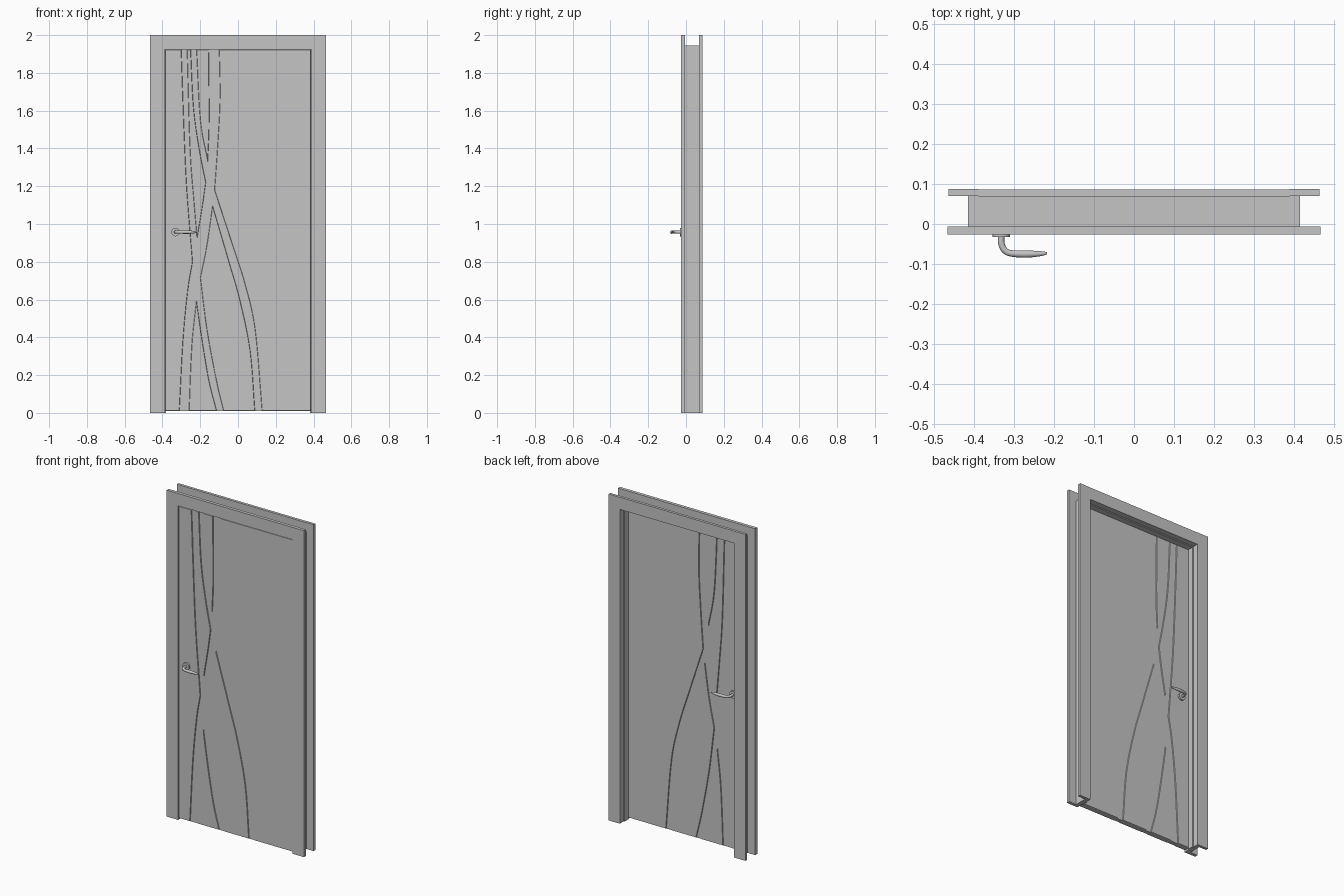
import bpy, bmesh, math
from mathutils import Vector, Matrix

cube = bpy.data.objects.get("Cube")
if cube:
    bpy.data.objects.remove(cube, do_unlink=True)

GREY = (0.56, 0.56, 0.56, 1)
grey = bpy.data.materials.new("light grey")
grey.use_nodes = True
grey.diffuse_color = GREY
grey.node_tree.nodes["Principled BSDF"].inputs["Base Color"].default_value = GREY

FRONT, BACK = -0.023, 0.013      # door faces
GROOVE, SLOPE = 0.005, 0.002     # depth of the grooves and width of their sloped walls
TOP, BOTTOM, HALF = 1.923, 0.01, 0.3865


def finish(name, bm):
    bmesh.ops.recalc_face_normals(bm, faces=bm.faces)
    mesh = bpy.data.meshes.new(name)
    bm.to_mesh(mesh)
    bm.free()
    mesh.materials.append(grey)
    ob = bpy.data.objects.new(name, mesh)
    bpy.context.collection.objects.link(ob)
    return ob


def box(name, x, y, z):
    bm = bmesh.new()
    bmesh.ops.create_cube(bm, size=1)
    for v in bm.verts:
        v.co = [lo + (c + 0.5) * (hi - lo) for c, (lo, hi) in zip(v.co, (x, y, z))]
    return finish(name, bm)


def smooth(points, steps=6):
    """Catmull-Rom curve through the points."""
    p = [Vector(q) for q in points]
    p = [2 * p[0] - p[1]] + p + [2 * p[-1] - p[-2]]
    out = []
    for a, b, c, d in zip(p, p[1:], p[2:], p[3:]):
        for i in range(steps):
            t = i / steps
            out.append(0.5 * (2 * b + (c - a) * t + (2 * a - 5 * b + 4 * c - d) * t * t
                              + (3 * b - a - 3 * c + d) * t ** 3))
    return out + [p[-2]]


def raised_panel(name, *pieces):
    """Panel on both door faces whose outline is a chain of smooth pieces."""
    outline = []
    for piece in pieces:
        for q in (smooth(piece) if len(piece) > 2 else [Vector(q) for q in piece]):
            if not outline or (q - outline[-1]).length > 1e-4:
                outline.append(q)
    if (outline[0] - outline[-1]).length < 1e-4:
        outline.pop()
    bm = bmesh.new()
    face = bm.faces.new([bm.verts.new((q.x, FRONT + GROOVE, q.y)) for q in outline])
    moved = bmesh.ops.extrude_face_region(bm, geom=[face], use_keep_orig=True)["geom"]
    bmesh.ops.translate(bm, vec=(0, BACK - FRONT - 2 * GROOVE, 0),
                        verts=[g for g in moved if isinstance(g, bmesh.types.BMVert)])
    bmesh.ops.recalc_face_normals(bm, faces=bm.faces)
    # raise each face with a sloped rim
    caps = [f for f in bm.faces if abs(f.normal.y) > 0.9]
    bmesh.ops.inset_region(bm, faces=caps, thickness=SLOPE, depth=0, use_boundary=True,
                           use_even_offset=True)
    for v in {v for f in caps for v in f.verts}:
        v.co.y = FRONT if v.co.y < (FRONT + BACK) / 2 else BACK
    return finish(name, bm)


# Frame: casings on both faces, jambs and stops between them
def portal(name, inner, outer, low, high, y):
    for side, s in (("right", -1), ("left", 1)):
        box(f"{side}_{name}", sorted((s * inner, s * outer)), y, (0, high))
    return box(f"top_{name}", (-inner, inner), y, (low, high))


portal("front_casing", 0.388, 0.465, 1.925, 2.0, (-0.026, -0.006))
back_head = portal("back_casing", 0.388, 0.463, 1.925, 2.0, (0.07, 0.087))
back_head.location.y = -0.001
portal("jamb", 0.388, 0.414, 1.925, 1.946, (-0.006, 0.07))
portal("door_stop", 0.382, 0.389, 1.919, 1.926, (0.0135, 0.05))

# Door: a thin core with raised panels, leaving crossing ribbon grooves
box("door_core", (-HALF, HALF), (FRONT + GROOVE, BACK - GROOVE), (BOTTOM, TOP))
raised_panel("left_hand_panel",
             [(-0.30, TOP), (-0.285, 1.5), (-0.27, 1.18), (-0.24, 0.8)],
             [(-0.24, 0.8), (-0.265, 0.65), (-0.29, 0.39), (-0.31, BOTTOM)],
             [(-HALF, BOTTOM), (-HALF, TOP)])
raised_panel("upper_long_panel",
             [(-0.27, TOP), (-0.255, 1.4), (-0.235, 1.13), (-0.217, 0.92)],
             [(-0.217, 0.92), (-0.19, 1.08), (-0.17, 1.22)],
             [(-0.17, 1.22), (-0.205, 1.4), (-0.235, 1.62), (-0.25, TOP)])
raised_panel("upper_short_panel",
             [(-0.22, TOP), (-0.2, 1.55), (-0.16, 1.33)],
             [(-0.16, 1.33), (-0.152, 1.55), (-0.155, TOP)])
raised_panel("right_hand_panel",
             [(-0.1, TOP), (-0.096, 1.66), (-0.11, 1.39), (-0.125, 1.18)],
             [(-0.125, 1.18), (-0.03, 0.89), (0.037, 0.68), (0.09, 0.44), (0.127, BOTTOM)],
             [(HALF, BOTTOM), (HALF, TOP)])
raised_panel("lower_large_panel",
             [(-0.135, 1.1), (-0.05, 0.81), (0.01, 0.6), (0.065, 0.33), (0.09, BOTTOM)],
             [(-0.077, BOTTOM), (-0.115, 0.17), (-0.165, 0.44), (-0.2, 0.715)],
             [(-0.2, 0.715), (-0.165, 0.89), (-0.135, 1.1)])
raised_panel("lower_small_panel",
             [(-0.22, 0.6), (-0.19, 0.39), (-0.153, 0.17), (-0.112, BOTTOM)],
             [(-0.26, BOTTOM), (-0.245, 0.36), (-0.22, 0.6)])


# Lever handles: a round plate and a tapered bent bar, on both faces
def handle(face, s, base):
    bm = bmesh.new()
    bmesh.ops.create_cone(bm, cap_ends=True, segments=32, radius1=0.022, radius2=0.022, depth=0.01,
                          matrix=Matrix.Translation((-0.331, base + s * 0.005, 0.957))
                          @ Matrix.Rotation(math.pi / 2, 4, 'X'))
    plate = finish(f"{face}_handle_plate", bm)

    # each point: x, distance from the door, radius
    path = smooth([(-0.331, 0.004, 0.008), (-0.331, 0.024, 0.008), (-0.324, 0.041, 0.008),
                   (-0.308, 0.05, 0.008), (-0.27, 0.052, 0.009), (-0.235, 0.051, 0.0065),
                   (-0.217, 0.05, 0.003)], 5)
    bm = bmesh.new()
    rings, n = [], 16
    for i, p in enumerate(path):
        t = path[min(i + 1, len(path) - 1)] - path[max(i - 1, 0)]
        side = Vector((-t.y, t.x)).normalized()
        ring = []
        for k in range(n):
            a = 2 * math.pi * k / n
            w = side * p.z * math.cos(a)
            ring.append(bm.verts.new((p.x + w.x, base + s * (p.y + w.y), 0.957 + p.z * math.sin(a))))
        rings.append(ring)
    for r, q in zip(rings, rings[1:]):
        for k in range(n):
            bm.faces.new((r[k], r[(k + 1) % n], q[(k + 1) % n], q[k]))
    bm.faces.new(rings[0])
    bm.faces.new(rings[-1])
    lever = finish(f"{face}_handle_lever", bm)

    bpy.ops.object.select_all(action='DESELECT')
    for ob in (plate, lever):
        ob.select_set(True)
    bpy.context.view_layer.objects.active = lever
    bpy.ops.object.shade_smooth_by_angle(angle=math.radians(40))


handle("front", -1, FRONT)
handle("back", 1, BACK)
